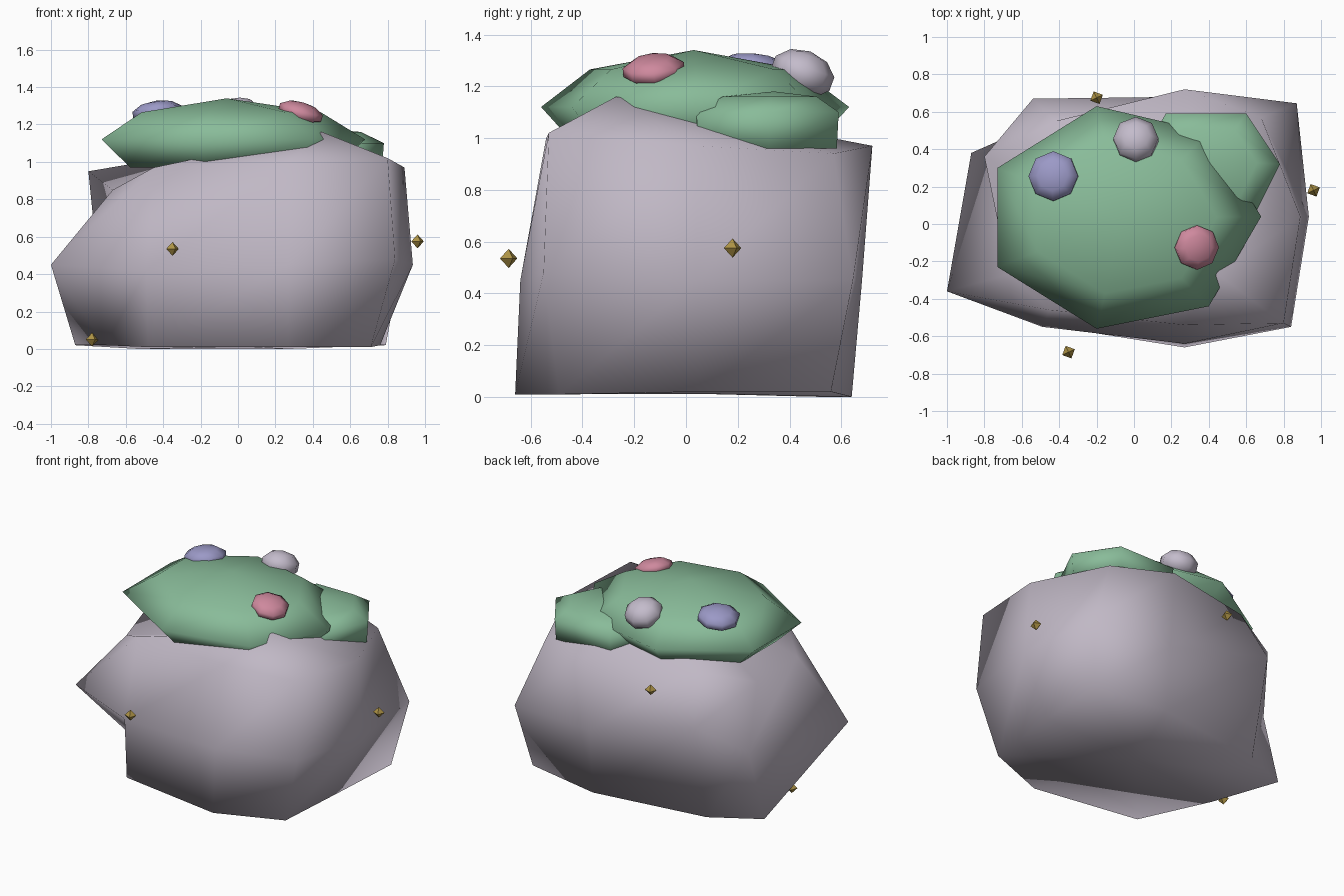
import bpy
import bmesh
import math
from mathutils import Vector, Matrix

default_cube = bpy.data.objects.get("Cube")
if default_cube:
    bpy.data.objects.remove(default_cube, do_unlink=True)


def make_material(name, color):
    material = bpy.data.materials.new(name)
    material.use_nodes = True
    rgba = (*color, 1.0)
    material.diffuse_color = rgba
    for node in material.node_tree.nodes:
        if node.type == 'BSDF_PRINCIPLED':
            node.inputs["Base Color"].default_value = rgba
            node.inputs["Roughness"].default_value = 0.9
    return material


stone = make_material("lilac grey stone", (0.53, 0.48, 0.56))
moss = make_material("moss green", (0.25, 0.50, 0.32))
pink = make_material("dusty pink", (0.62, 0.25, 0.34))
lavender = make_material("lavender", (0.33, 0.32, 0.57))
pale = make_material("pale lilac", (0.55, 0.50, 0.60))
gold = make_material("old gold", (0.42, 0.29, 0.06))


def finish(bm, name, material, smooth=True):
    """Turn a bmesh into a shaded object."""
    bmesh.ops.recalc_face_normals(bm, faces=bm.faces)
    for face in bm.faces:
        face.smooth = smooth
    mesh = bpy.data.meshes.new(name)
    bm.to_mesh(mesh)
    bm.free()
    mesh.materials.append(material)
    obj = bpy.data.objects.new(name, mesh)
    bpy.context.collection.objects.link(obj)


def loft(name, rings, apex, material):
    """Join rings from bottom to top, then fan the base to its middle and the top to the apex."""
    bm = bmesh.new()
    loops = [[bm.verts.new(point) for point in ring] for ring in rings]
    count = len(loops[0])
    for low, high in zip(loops, loops[1:]):
        for i in range(count):
            j = (i + 1) % count
            bm.faces.new((low[i], low[j], high[j]))
            bm.faces.new((low[i], high[j], high[i]))
    middle = sum((vert.co for vert in loops[0]), Vector()) / count
    for loop, point in ((loops[0], middle), (loops[-1], apex)):
        tip = bm.verts.new(point)
        for i in range(count):
            bm.faces.new((loop[i], loop[(i + 1) % count], tip))
    finish(bm, name, material)


# Boulder: base, belly and shoulder rings, anticlockwise from the +x side
base = [(.76, .05, .02), (.79, .56, .02), (.27, .64, 0), (-.53, .53, 0), (-.87, .38, .02),
        (-.71, -.08, .02), (-.48, -.54, .01), (.27, -.66, .01), (.71, -.49, .01)]
belly = [(.935, .04, .45), (.87, .645, .45), (.27, .68, .45), (-.54, .67, .68), (-.75, .38, .45),
         (-1, -.36, .45), (-.49, -.55, .42), (.27, -.64, .45), (.84, -.55, .48)]
shoulder = [(.89, .04, .97), (.68, .57, .94), (.27, .72, .97), (-.42, .55, 1.0), (-.8, .36, .95),
            (-.67, -.27, .85), (-.45, -.46, .97), (.27, -.54, 1.0), (.8, -.53, 1.02)]
loft("boulder", [base, belly, shoulder], (.45, -.27, 1.16), stone)


def moss_pad(name, rim, center, levels, top):
    """Domed pad: the rim outline is scaled about its centre at each level."""
    mid = Vector(center)
    rings = []
    for scale, height in levels:
        flat = [mid + (Vector(point) - mid) * scale for point in rim]
        rings.append([(p.x, p.y, height) for p in flat])
    loft(name, rings, (mid.x, mid.y, top), moss)


# Moss on the crown and a smaller pad behind it
moss_pad("crown_moss",
         [(.68, .04), (.4, .49), (-.2, .63), (-.73, .3), (-.73, -.23), (-.2, -.56), (.4, -.44)],
         (-.06, .03), [(.77, .97), (1, 1.12), (.68, 1.265)], 1.34)
moss_pad("rear_moss",
         [(.78, .32), (.6, .59), (.17, .59), (0, .3), (.3, .02), (.64, .04)],
         (.42, .34), [(.97, .96), (1, 1.1), (.66, 1.16)], 1.18)


# Blossom mounds, each leaning outward on the dome
def blossom(name, location, radius, height, lean, material):
    bm = bmesh.new()
    bmesh.ops.create_uvsphere(bm, u_segments=8, v_segments=5, radius=1)
    axis = Vector((-location[1], location[0], 0))
    placement = (Matrix.Translation(location) @ Matrix.Rotation(lean, 4, axis)
                 @ Matrix.Diagonal((radius, radius, height, 1)))
    bmesh.ops.transform(bm, matrix=placement, verts=bm.verts)
    finish(bm, name, material)


blossom("pink_blossom", (.335, -.125, 1.265), .125, .055, .3, pink)
blossom("lavender_blossom", (-.43, .255, 1.265), .14, .063, .15, lavender)
blossom("pale_blossom", (.01, .45, 1.25), .127, .09, .35, pale)

# Gold flecks: small octahedra around the sides
flecks = {"left": (.96, .18, .575), "front": (-.35, -.685, .535),
          "back": (-.2, .675, .855), "low": (-.78, -.05, .05)}
for side, spot in flecks.items():
    bm = bmesh.new()
    bmesh.ops.create_uvsphere(bm, u_segments=4, v_segments=2, radius=.037)
    turn = Matrix.Translation(spot) @ Matrix.Rotation(math.radians(25), 4, 'Z')
    bmesh.ops.transform(bm, matrix=turn, verts=bm.verts)
    finish(bm, side + "_gold_fleck", gold, smooth=False)
